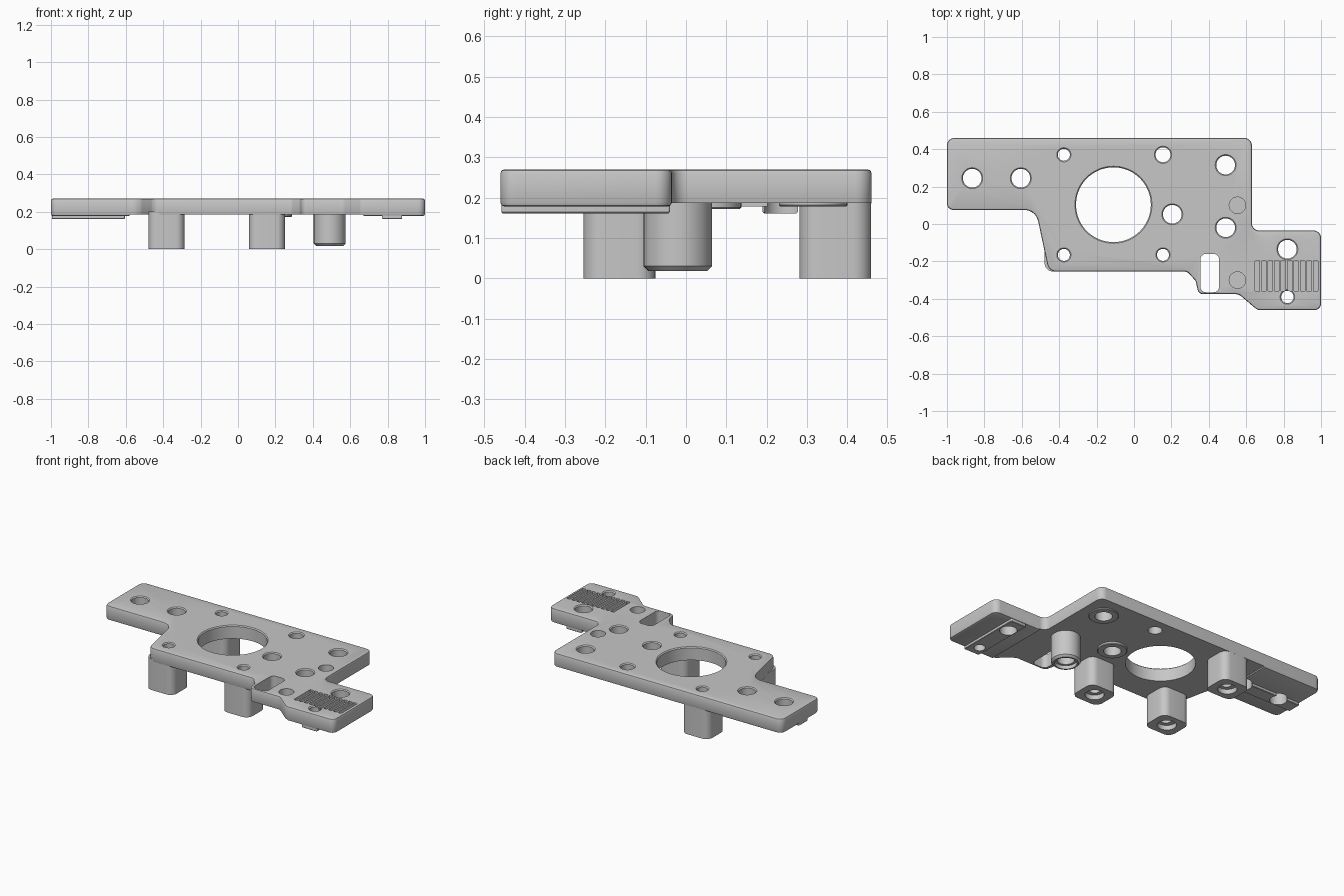
import bpy, bmesh, math
from mathutils import Vector

if "Cube" in bpy.data.objects:
    bpy.data.objects.remove(bpy.data.objects["Cube"])

TOP, BOTTOM = 0.27, 0.178

grey = bpy.data.materials.new("matte_grey")
grey.use_nodes = True
grey.diffuse_color = (0.57, 0.57, 0.57, 1)
grey.node_tree.nodes["Principled BSDF"].inputs["Base Color"].default_value = grey.diffuse_color


def make_object(name, bm):
    bmesh.ops.recalc_face_normals(bm, faces=bm.faces)
    mesh = bpy.data.meshes.new(name)
    bm.to_mesh(mesh)
    bm.free()
    mesh.materials.append(grey)
    ob = bpy.data.objects.new(name, mesh)
    bpy.context.collection.objects.link(ob)
    return ob


def stack(bm, rings):
    """Closed solid through a list of matching rings of 3D points."""
    rows = [[bm.verts.new(p) for p in ring] for ring in rings]
    bm.faces.new(rows[0])
    bm.faces.new(rows[-1])
    for low, high in zip(rows, rows[1:]):
        for i in range(len(low)):
            j = (i + 1) % len(low)
            bm.faces.new((low[i], low[j], high[j], high[i]))


def lathe(bm, x, y, profile, sides=40):
    angles = [2 * math.pi * i / sides for i in range(sides)]
    stack(bm, [[(x + r * math.cos(a), y + r * math.sin(a), z) for a in angles]
               for r, z in profile])


def fillet(corners, steps=7):
    """Round each (x, y, radius) corner of a polygon."""
    out = []
    for i, (x, y, r) in enumerate(corners):
        p = Vector((x, y))
        u = (Vector(corners[i - 1][:2]) - p).normalized()
        v = (Vector(corners[(i + 1) % len(corners)][:2]) - p).normalized()
        half = u.angle(v) / 2
        c = p + (u + v).normalized() * r / math.sin(half)
        a = (p + u * r / math.tan(half) - c).normalized()
        b = (p + v * r / math.tan(half) - c).normalized()
        out += [c + a.slerp(b, k / steps).normalized() * r for k in range(steps + 1)]
    return out


def prism(bm, points, z0, z1):
    stack(bm, [[(p[0], p[1], z) for p in points] for z in (z0, z1)])


def rounded_box(bm, x0, x1, y0, y1, z0, z1, r):
    prism(bm, fillet([(x0, y0, r), (x1, y0, r), (x1, y1, r), (x0, y1, r)]), z0, z1)


def bevel(ob, width, segments):
    m = ob.modifiers.new("bevel", 'BEVEL')
    m.width, m.segments, m.limit_method = width, segments, 'ANGLE'
    m.angle_limit = math.radians(50)


# Main plate outline
outline = [(-1, 0.46, 0.04), (0.63, 0.46, 0.04), (0.63, -0.035, 0.04),
           (1, -0.035, 0.04), (1, -0.46, 0.035), (0.66, -0.46, 0.04),
           (0.56, -0.375, 0.05), (0.345, -0.375, 0.03), (0.33, -0.305, 0.03),
           (0.285, -0.255, 0.03), (-0.455, -0.255, 0.05), (-0.525, 0.075, 0.075),
           (-1, 0.075, 0.035)]
bm = bmesh.new()
prism(bm, fillet(outline), BOTTOM, TOP)
plate = make_object("plate", bm)
bevel(plate, 0.01, 2)

# Shallow relief under the middle of the plate
bm = bmesh.new()
prism(bm, [(-0.58, -0.6), (0.67, -0.6), (0.67, 0.6), (-0.58, 0.6)], 0.1, 0.186)
relief = make_object("relief_cutter", bm)

# Through holes with a small chamfer at the top, plus the slot
holes = [(-0.11, 0.103, 0.2), (-0.865, 0.245, 0.05), (-0.605, 0.245, 0.05),
         (0.49, 0.315, 0.05), (0.205, 0.052, 0.05), (0.49, -0.02, 0.05),
         (0.82, -0.135, 0.05), (0.82, -0.39, 0.033)]
holes += [(x, y, 0.032) for x in (-0.375, 0.155) for y in (-0.165, 0.37)]
holes[-1] = (0.155, 0.37, 0.04)
bm = bmesh.new()
for x, y, r in holes:
    lathe(bm, x, y, [(r, -0.1), (r, TOP - 0.006), (r + 0.006, TOP), (r + 0.006, TOP + 0.1)],
          72 if r > 0.1 else 36)
rounded_box(bm, 0.355, 0.455, -0.365, -0.16, -0.1, TOP + 0.1, 0.03)
through = make_object("hole_cutter", bm)

# Blind holes and row of grip grooves in the top
bm = bmesh.new()
for y in (0.1, -0.3):
    lathe(bm, 0.553, y, [(0.044, 0.2), (0.044, TOP + 0.1)])
for i in range(10):
    x = 0.66 + 0.0345 * i
    rounded_box(bm, x - 0.012, x + 0.012, -0.36, -0.195, 0.25, TOP + 0.1, 0.004)
recess = make_object("recess_cutter", bm)

# Counterbores in the feet
legs = {"front_right_leg": (-0.382, -0.165), "front_left_leg": (0.155, -0.165),
        "back_right_leg": (-0.382, 0.37)}
bm = bmesh.new()
for x, y in legs.values():
    lathe(bm, x, y, [(0.055, -0.1), (0.055, 0.03)])
lathe(bm, 0.49, -0.02, [(0.064, -0.1), (0.064, 0.04)])
counterbore = make_object("counterbore_cutter", bm)

parts = [plate]

# Legs
for name, (x, y) in legs.items():
    bm = bmesh.new()
    rounded_box(bm, x - 0.096, x + 0.096, y - 0.089, y + 0.089, 0, 0.2, 0.045)
    parts.append(make_object(name, bm))

# Round post and shallow hole collars
for name, x, y, base, chamfer in (("round_post", 0.49, -0.02, 0.018, 0.012),
                                  ("centre_collar", 0.205, 0.052, 0.172, 0.004),
                                  ("back_collar", 0.49, 0.315, 0.178, 0.003)):
    bm = bmesh.new()
    lathe(bm, x, y, [(0.085 - chamfer, base), (0.085, base + chamfer), (0.085, 0.2)])
    parts.append(make_object(name, bm))

# Locating rails under both ends
for name, x0, x1, y0, y1 in (("right_rail", -0.995, -0.605, 0.19, 0.277),
                             ("left_rail", 0.77, 0.878, -0.457, -0.04)):
    bm = bmesh.new()
    rounded_box(bm, x0, x1, y0, y1, 0.161, 0.2, 0.006)
    rail = make_object(name, bm)
    bevel(rail, 0.003, 1)
    parts.append(rail)

# Cut, apply and shade every part
cutters = [relief, through, recess, counterbore]
for ob in parts:
    for cutter in cutters:
        if cutter is relief and ob is not plate:
            continue
        m = ob.modifiers.new("cut", 'BOOLEAN')
        m.operation, m.solver, m.object = 'DIFFERENCE', 'EXACT', cutter
    bpy.ops.object.select_all(action='DESELECT')
    bpy.context.view_layer.objects.active = ob
    ob.select_set(True)
    for m in list(ob.modifiers):
        bpy.ops.object.modifier_apply(modifier=m.name)
    bpy.ops.object.shade_smooth_by_angle(angle=math.radians(30))
for cutter in cutters:
    bpy.data.objects.remove(cutter)
